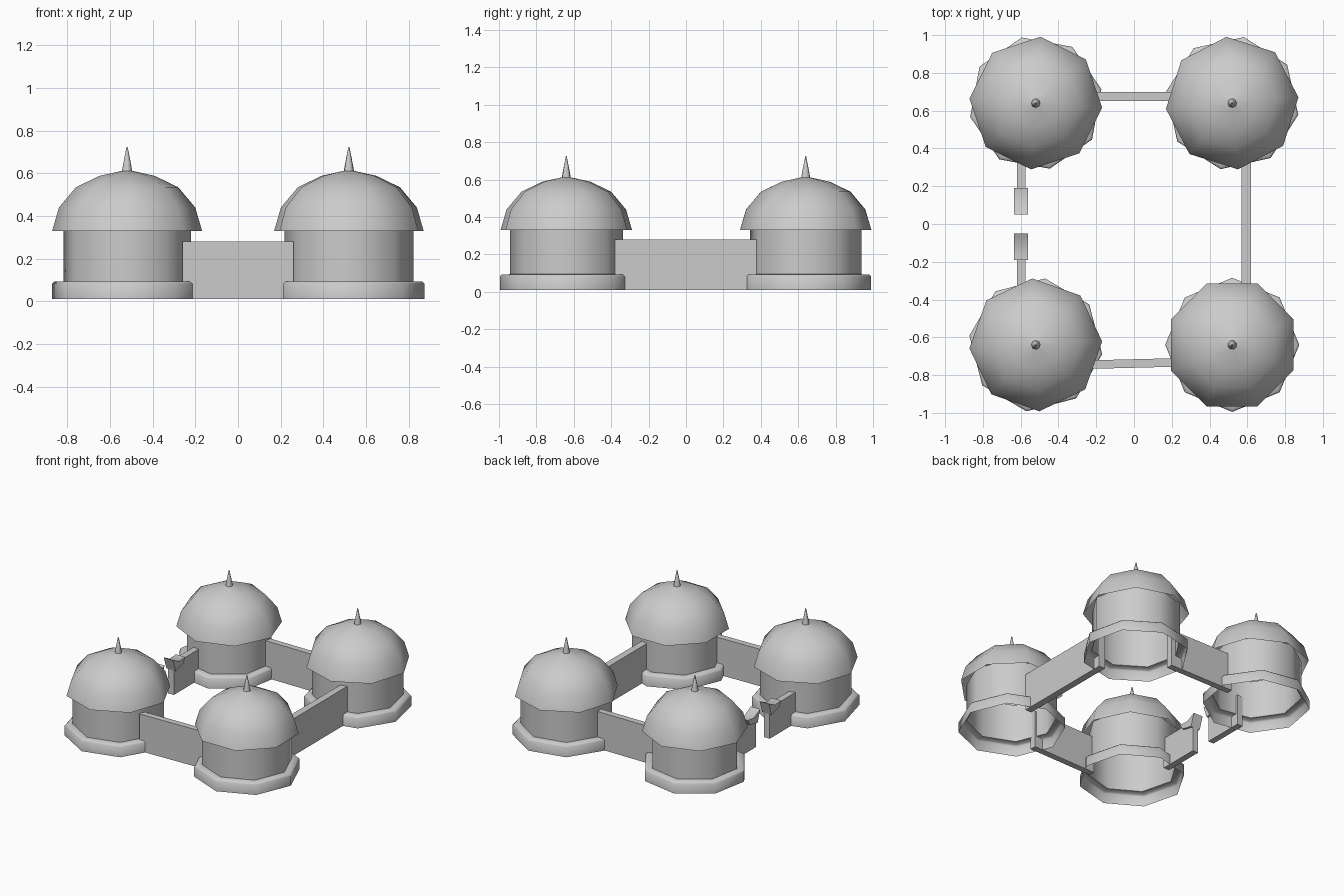
import bpy, bmesh, math

cube = bpy.data.objects.get("Cube")
if cube:
    bpy.data.objects.remove(cube)

stone = bpy.data.materials.new("pale_grey_stone")
stone.use_nodes = True
GREY = (0.6, 0.6, 0.6, 1)
stone.diffuse_color = GREY
stone.node_tree.nodes["Principled BSDF"].inputs["Base Color"].default_value = GREY


def finish(name, bm, recalc=True, angle=50):
    if recalc:
        bmesh.ops.recalc_face_normals(bm, faces=bm.faces)
    mesh = bpy.data.meshes.new(name)
    bm.to_mesh(mesh)
    bm.free()
    mesh.materials.append(stone)
    obj = bpy.data.objects.new(name, mesh)
    bpy.context.collection.objects.link(obj)
    bpy.ops.object.select_all(action='DESELECT')
    obj.select_set(True)
    bpy.context.view_layer.objects.active = obj
    bpy.ops.object.shade_smooth_by_angle(angle=math.radians(angle))
    return obj


def lathe(name, profile, centre, turn, sides=8):
    """Open shell turned around a vertical axis; profile runs bottom to top."""
    bm = bmesh.new()
    rings = []
    for r, z in profile:
        angles = [math.radians(turn) + math.tau * i / sides for i in range(sides)]
        rings.append([bm.verts.new((centre[0] + r * math.cos(a),
                                    centre[1] + r * math.sin(a), z)) for a in angles])
    for low, high in zip(rings, rings[1:]):
        for i in range(sides):
            j = (i + 1) % sides
            bm.faces.new((low[i], low[j], high[j], high[i]))
    return finish(name, bm, recalc=False)


def wall(name, start, end, thick, z0, z1):
    """Straight upright slab between two ground points."""
    dx, dy = end[0] - start[0], end[1] - start[1]
    k = thick / 2 / math.hypot(dx, dy)
    nx, ny = -dy * k, dx * k
    bm = bmesh.new()
    base = [bm.verts.new((p[0] + s * nx, p[1] + s * ny, z0))
            for p, s in ((start, 1), (start, -1), (end, -1), (end, 1))]
    face = bm.faces.new(base)
    new = bmesh.ops.extrude_face_region(bm, geom=[face])["geom"]
    bmesh.ops.translate(bm, vec=(0, 0, z1 - z0),
                        verts=[g for g in new if isinstance(g, bmesh.types.BMVert)])
    return finish(name, bm, angle=30)


# Towers: hollow body with a stepped plinth, a domed roof and a spire
BODY = [(0.355, 0.01), (0.355, 0.082), (0.345, 0.092), (0.302, 0.094), (0.302, 0.37)]
ROOF = [(0.352, 0.33), (0.32, 0.44), (0.24, 0.535), (0.13, 0.588), (0.024, 0.612)]
SPIRE = [(0.026, 0.6), (0.018, 0.645), (0.003, 0.722), (0, 0.725)]
TOWERS = {  # name: (x side, y side, body turn, roof turn)
    "front_left": (1, -1, 0, 22.5),
    "front_right": (-1, -1, -8, 3),
    "back_left": (1, 1, -10, 5),
    "back_right": (-1, 1, 12, -4),
}
for label, (sx, sy, body_turn, roof_turn) in TOWERS.items():
    centre = (sx * 0.52, sy * 0.64)
    lathe(label + "_tower_body", BODY, centre, body_turn)
    lathe(label + "_tower_roof", ROOF, centre, roof_turn)
    lathe(label + "_tower_spire", SPIRE, centre, roof_turn)

# Connecting walls
wall("front_wall", (-0.26, -0.745), (0.26, -0.732), 0.045, 0.01, 0.28)
wall("back_wall", (-0.26, 0.675), (0.26, 0.675), 0.045, 0.01, 0.28)
wall("left_wall", (0.595, -0.38), (0.595, 0.38), 0.05, 0.01, 0.28)

# Gateway on the right side: two short walls with flared caps
for label, s in (("front", -1), ("back", 1)):
    wall(label + "_gate_wall", (-0.598, s * 0.08), (-0.598, s * 0.38), 0.045, 0.01, 0.235)
    bm = bmesh.new()
    outline = [(0.08, 0.19), (0.17, 0.21), (0.19, 0.25), (0.12, 0.245), (0.05, 0.28)]
    face = bm.faces.new([bm.verts.new((-0.635, s * y, z)) for y, z in outline])
    new = bmesh.ops.extrude_face_region(bm, geom=[face])["geom"]
    bmesh.ops.translate(bm, vec=(0.075, 0, 0),
                        verts=[g for g in new if isinstance(g, bmesh.types.BMVert)])
    finish(label + "_gate_cap", bm)
